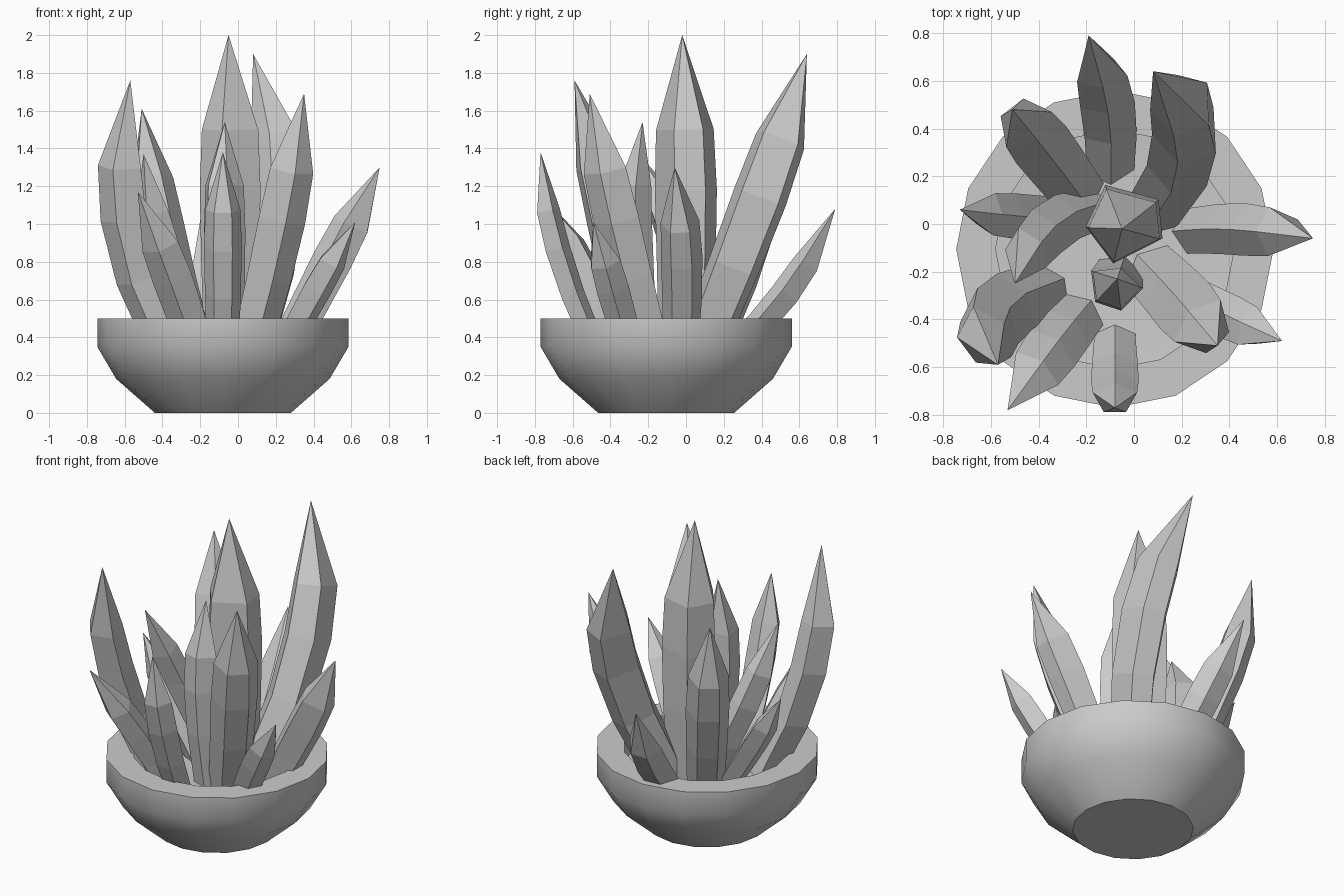
import bpy, bmesh, math
from mathutils import Vector

cube = bpy.data.objects.get("Cube")
if cube:
    bpy.data.objects.remove(cube)

grey = bpy.data.materials.new("plain grey")
grey.use_nodes = True
colour = (0.6, 0.6, 0.6, 1)
grey.diffuse_color = colour
grey.node_tree.nodes["Principled BSDF"].inputs["Base Color"].default_value = colour


def finish(bm, name):
    bmesh.ops.recalc_face_normals(bm, faces=bm.faces)
    mesh = bpy.data.meshes.new(name)
    bm.to_mesh(mesh)
    bm.free()
    mesh.materials.append(grey)
    obj = bpy.data.objects.new(name, mesh)
    bpy.context.collection.objects.link(obj)
    return obj


def skin(bm, rings):
    """Join consecutive rings of vertices with quads."""
    for low, high in zip(rings, rings[1:]):
        count = len(low)
        for i in range(count):
            j = (i + 1) % count
            bm.faces.new((low[i], low[j], high[j], high[i]))


def make_bowl(centre, sides, profile):
    bm = bmesh.new()
    rings = []
    for radius, z in profile:
        ring = []
        for i in range(sides):
            a = math.tau * i / sides
            ring.append(bm.verts.new((centre[0] + radius * math.cos(a),
                                      centre[1] + radius * math.sin(a), z)))
        rings.append(ring)
    skin(bm, rings)
    bm.faces.new(rings[0])
    bm.faces.new(rings[-1])
    return finish(bm, "bowl")


# Cross-section of a leaf: inner ridge, two side edges, flat outer back
SECTION = ((0, -0.85), (1, -0.3), (0.5, 0.9), (-0.5, 0.9), (-1, -0.3))
# Position along the leaf and relative thickness
STATIONS = ((0, 0.84), (0.28, 0.95), (0.5, 1), (0.69, 0.93))
MIDDLE = 0.66


def make_leaf(index, base, middle, tip, width, depth):
    base, middle, tip = Vector(base), Vector(middle), Vector(tip)
    # Control point that makes the curve pass through the middle
    m = MIDDLE
    ctrl = (middle - base * (1 - m) ** 2 - tip * m * m) / (2 * m * (1 - m))
    lean = Vector((middle.x - base.x, middle.y - base.y, 0))
    if lean.length < 0.02:
        lean = Vector((1, 0.1, 0))
    side = Vector((-lean.y, lean.x, 0)).normalized()
    bm = bmesh.new()
    rings = []
    for t, size in STATIONS:
        centre = base * (1 - t) ** 2 + ctrl * 2 * t * (1 - t) + tip * t * t
        tangent = (ctrl - base) * (1 - t) + (tip - ctrl) * t
        across = (side - tangent * side.dot(tangent) / tangent.length_squared).normalized()
        out = across.cross(tangent).normalized()
        if out.dot(lean) < 0:
            out.negate()
        rings.append([bm.verts.new(centre + size / 2 * (across * u * width + out * v * depth))
                      for u, v in SECTION])
    skin(bm, rings)
    bm.faces.new(rings[0])
    point = bm.verts.new(tip)
    last = rings[-1]
    for i, vert in enumerate(last):
        bm.faces.new((vert, last[(i + 1) % len(last)], point))
    finish(bm, f"leaf_{index}")


# Pot with a shallow recess and a flat floor
bowl = make_bowl((-0.08, -0.105), 16,
                 ((0.36, 0), (0.565, 0.18), (0.665, 0.35), (0.665, 0.5),
                  (0.5, 0.5), (0.5, 0.36), (0.38, 0.35)))
bpy.context.view_layer.objects.active = bowl
bowl.select_set(True)
bpy.ops.object.shade_smooth_by_angle(angle=math.radians(36))

# Leaves: foot (x, y), shoulder point, tip, width, depth
FOOT = 0.3
LEAVES = (
    ((-.05, 0), (-.05, 0, 1.45), (-.05, -.02, 2), .33, .36),
    ((.07, .05), (.21, .47, 1.4), (.08, .64, 1.9), .28, .32),
    ((-.35, -.27), (-.62, -.46, 1.27), (-.57, -.59, 1.76), .29, .24),
    ((.06, -.18), (.28, -.42, 1.25), (.35, -.51, 1.69), .28, .23),
    ((-.22, .11), (-.45, .41, 1.2), (-.51, .48, 1.61), .26, .22),
    ((.23, -.03), (.58, -.03, .97), (.75, -.06, 1.3), .22, .24),
    ((-.06, -.2), (-.08, -.26, 1.17), (-.07, -.23, 1.54), .23, .2),
    ((-.08, -.46), (-.08, -.72, 1.04), (-.08, -.77, 1.38), .2, .15),
    ((-.15, .07), (-.44, -.1, 1.05), (-.5, -.25, 1.37), .22, .19),
    ((-.21, -.36), (-.41, -.61, .87), (-.53, -.78, 1.17), .24, .19),
    ((-.28, .03), (-.59, .04, .81), (-.73, .06, 1.04), .19, .15),
    ((.22, -.29), (.48, -.43, .78), (.62, -.49, 1.01), .19, .16),
    ((-.1, .2), (-.13, .61, .76), (-.19, .79, 1.08), .23, .17),
)
for number, (foot, middle, tip, width, depth) in enumerate(LEAVES, 1):
    make_leaf(number, (*foot, FOOT), middle, tip, width, depth)
